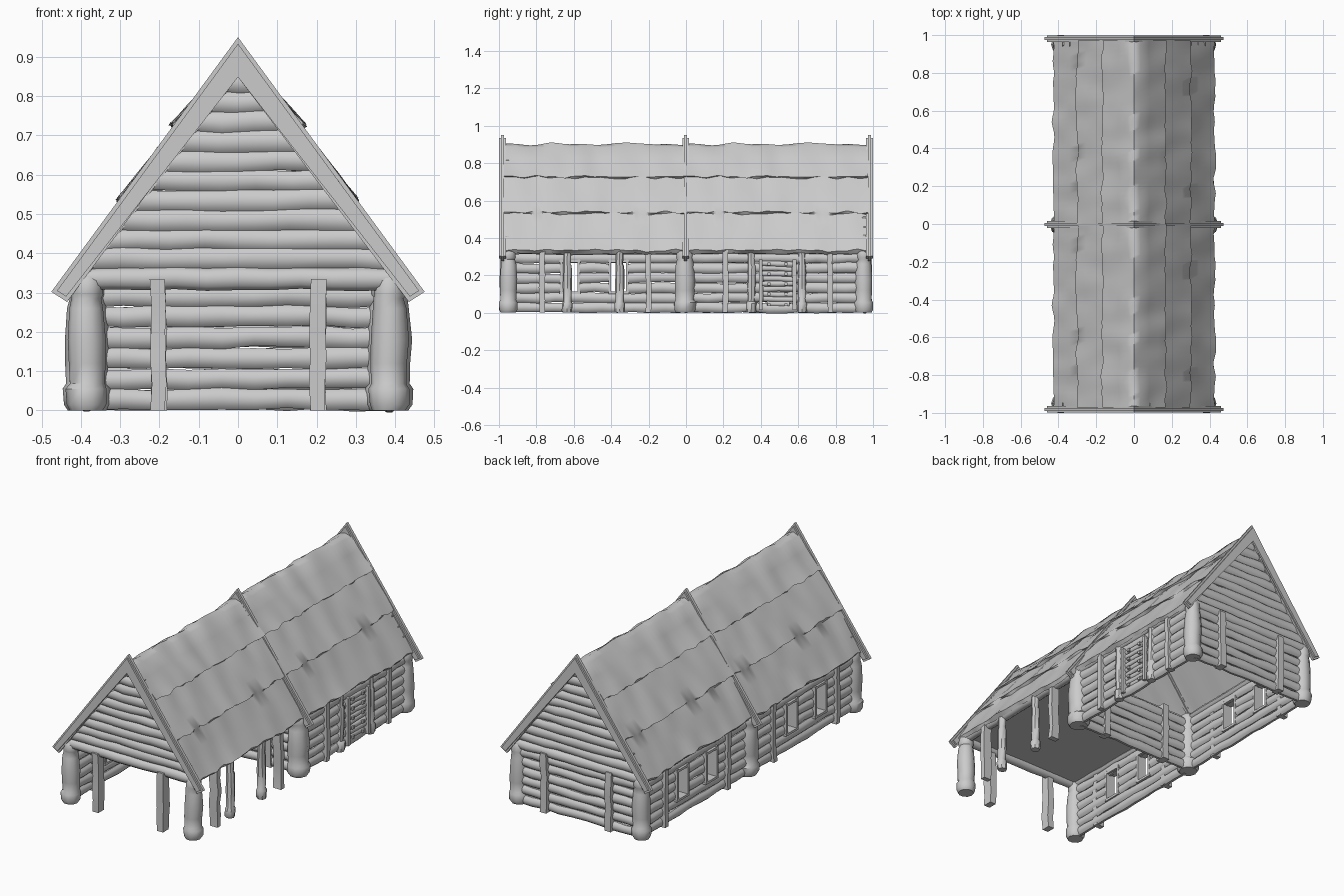
import bpy, bmesh, math, random
from mathutils import Vector, noise

if "Cube" in bpy.data.objects:
    bpy.data.objects.remove(bpy.data.objects["Cube"])

random.seed(4)


def finish(name, bm, angle=40):
    bmesh.ops.recalc_face_normals(bm, faces=bm.faces)
    me = bpy.data.meshes.new(name)
    bm.to_mesh(me)
    bm.free()
    ob = bpy.data.objects.new(name, me)
    bpy.context.collection.objects.link(ob)
    bpy.ops.object.select_all(action='DESELECT')
    ob.select_set(True)
    bpy.context.view_layer.objects.active = ob
    bpy.ops.object.shade_smooth_by_angle(angle=math.radians(angle))
    return ob


def skin(bm, rings):
    """Join closed rings of points into a capped tube."""
    vs = [[bm.verts.new(p) for p in r] for r in rings]
    n = len(vs[0])
    for a, b in zip(vs, vs[1:]):
        for i in range(n):
            bm.faces.new((a[i], a[(i + 1) % n], b[(i + 1) % n], b[i]))
    bm.faces.new(vs[0][::-1])
    bm.faces.new(vs[-1])


def log(bm, a, b, rz=0.028, rd=0.022):
    """Lumpy hand-hewn log between two points at the same height."""
    a, b = Vector(a), Vector(b)
    d = (b - a).normalized()
    side = d.cross(Vector((0, 0, 1)))
    n = max(2, int((b - a).length / 0.08))
    rings = []
    for i in range(n + 1):
        c = a.lerp(b, i / n)
        c.z += random.uniform(-.004, .004)
        k = random.uniform(.88, 1.08)
        rings.append([c + side * (rd * k * math.cos(t)) + Vector((0, 0, rz * k * math.sin(t)))
                      for t in [j * math.tau / 10 for j in range(10)]])
    skin(bm, rings)


def round_post(bm, x, y, profile, seg=10):
    rings = []
    for r, z in profile:
        ox, oy = random.uniform(-.002, .002), random.uniform(-.002, .002)
        rings.append([Vector((x + ox + r * math.cos(j * math.tau / seg),
                              y + oy + r * math.sin(j * math.tau / seg), z)) for j in range(seg)])
    skin(bm, rings)


def plank_post(bm, x, y, wx, wy, top=0.335):
    rings = []
    for i in range(6):
        k = random.uniform(.9, 1.05)
        cx, cy = x + random.uniform(-.003, .003), y + random.uniform(-.003, .003)
        rings.append([Vector((cx + sx * wx * k / 2, cy + sy * wy * k / 2, top * i / 5))
                      for sx, sy in ((-1, -1), (1, -1), (1, 1), (-1, 1))])
    skin(bm, rings)


def box(bm, c, s):
    r = bmesh.ops.create_cube(bm, size=1)
    for v in r['verts']:
        v.co = Vector(c) + Vector((v.co.x * s[0], v.co.y * s[1], v.co.z * s[2]))


ROWS = [.027 + .053 * i for i in range(6)]
WINDOWS = (-.62, -.36)
CORNER = [(.044, 0), (.053, .015), (.055, .055), (.047, .068), (.049, .12), (.051, .18),
          (.045, .26), (.040, .285), (.043, .295), (.041, .33), (.03, .345)]

# Corner and middle posts
bm = bmesh.new()
for s in (-1, 1):
    for y, k in ((-.95, .95), (-.005, 1.12), (.95, .95)):
        round_post(bm, s * .385, y, [(r * k, z) for r, z in CORNER])
finish("corner_posts", bm)

# Slim round posts on the right side
bm = bmesh.new()
for y in (-.635, -.355, .35, .62):
    round_post(bm, .395, y, [(.024, 0), (.028, .01), (.028, .05), (.022, .06), (.025, .15),
                             (.023, .25), (.02, .26), (.022, .34)], 8)
finish("side_posts", bm)

# Flat plank posts on sides and ends
bm = bmesh.new()
for s in (-1, 1):
    for y in (-.77, -.20, .21, .77):
        plank_post(bm, s * .395, y, .05, .03)
    for y in (-.965, 0, .965):
        plank_post(bm, s * .203, y, .04, .055)
finish("plank_posts", bm)

# Left log wall, with two window openings in each half
bm = bmesh.new()
for off in (0, .98):
    for i, z in enumerate(ROWS):
        cuts = [-.95 + off]
        if i in (2, 3, 4):
            for w in WINDOWS:
                cuts += [w + off - .045, w + off + .045]
        cuts.append(-.03 + off)
        for a, b in zip(cuts[::2], cuts[1::2]):
            log(bm, (-.385, a, z), (-.385, b, z))
finish("left_wall_logs", bm)

# Right log wall of the closed half, with the door opening
bm = bmesh.new()
for i, z in enumerate(ROWS):
    for a, b in (((.02, .41), (.57, .95)) if 0 < i < 5 else ((.02, .95),)):
        log(bm, (.385, a, z), (.385, b, z))
finish("right_wall_logs", bm)

# Back wall and partition
for name, y in (("back_wall_logs", .955), ("partition_logs", 0)):
    bm = bmesh.new()
    for z in ROWS:
        log(bm, (-.375, y, z), (.375, y, z))
    finish(name, bm)

# Log gables with a tie beam
for name, y in (("front_gable_logs", -.955), ("back_gable_logs", .955)):
    bm = bmesh.new()
    log(bm, (-.40, y, .335), (.40, y, .335), .03, .028)
    z = .385
    while z < .87:
        w = (.90 - z) / 1.36
        log(bm, (-w, y, z), (w, y, z), .03)
        z += .05
    finish(name, bm)

# Eave beams on top of the posts
bm = bmesh.new()
for s in (-1, 1):
    log(bm, (s * .385, -.95, .33), (s * .385, .95, .33), .02, .025)
finish("eave_beams", bm)

# Window frames
bm = bmesh.new()
for off in (0, .98):
    for w in WINDOWS:
        for s in (-1, 1):
            box(bm, (-.39, w + off + s * .047, .195), (.055, .013, .18))
        for z in (.108, .275):
            box(bm, (-.39, w + off, z), (.055, .11, .013))
finish("window_frames", bm)

# Door of rough horizontal boards with two straps and studs
bm = bmesh.new()
for i in range(9):
    k = random.uniform(-.005, .005)
    wid = .16 if i else .12
    log(bm, (.395, .49 - wid / 2 + k, .045 + i * .027), (.395, .49 + wid / 2 + k, .045 + i * .027), .015, .013)
for y in (.445, .535):
    for i in range(0, 9, 2):
        box(bm, (.41, y, .045 + i * .027), (.012, .016, .016))
finish("door", bm)
bm = bmesh.new()
for y in (.40, .58):
    box(bm, (.395, y, .15), (.05, .02, .27))
finish("door_frame", bm)

# Flat ceiling over the open half
bm = bmesh.new()
box(bm, (0, -.485, .338), (.78, .93, .01))
finish("ceiling", bm)

# Thatched roof: stepped closed profile swept along y with wavy noise
OUTER = [(.03, .885), (.08, .825), (.125, .775), (.168, .728), (.157, .722), (.205, .662), (.255, .598),
         (.303, .538), (.293, .530), (.34, .462), (.385, .395), (.428, .335)]
INNER = [(.412, .318), (.30, .468), (.15, .668)]


def roof_ring(y, t):
    def side(s):
        pts = []
        for i, (x, z) in enumerate(OUTER):
            q = noise.noise(Vector((t * 14 + s * 7, i // 4 * 5.3, 2.1)))
            h = noise.noise(Vector((t * 9 - s * 4, i * .6, 8.7)))
            along = q * (.018 if i in (3, 4, 7, 8, 11) else .006)
            pts.append((s * (x + along * .6 + h * .008), y, z - along * .8 + h * .006))
        for x, z in INNER:
            pts.append((s * x, y, z + (pts[11][2] - .335 if x > .4 else 0)))
        return pts
    top = (0, y, .903 + .012 * noise.noise(Vector((t * 8, .3, .4))))
    return [Vector(p) for p in [top] + side(1) + [(0, y, .868)] + side(-1)[::-1]]


for name, y0, y1 in (("front_roof", -.972, 0), ("back_roof", 0, .972)):
    bm = bmesh.new()
    skin(bm, [roof_ring(y0 + (y1 - y0) * i / 36, i / 36) for i in range(37)])
    finish(name, bm, 50)

# Crossed barge beams at both ends and the middle
for name, y in (("front_barge", -.981), ("middle_barge", -.002), ("back_barge", .981)):
    bm = bmesh.new()
    prof = [(-.475, .302), (0, .95), (.475, .302), (.435, .276), (0, .865), (-.435, .276)]
    rings = [[Vector((x, y + dy, z)) for x, z in prof] for dy in (-.018, .018)]
    skin(bm, rings)
    bmesh.ops.bevel(bm, geom=[e for e in bm.edges if abs(e.verts[0].co.y - e.verts[1].co.y) < .001],
                    offset=.01, segments=2, affect='EDGES')
    finish(name, bm)
